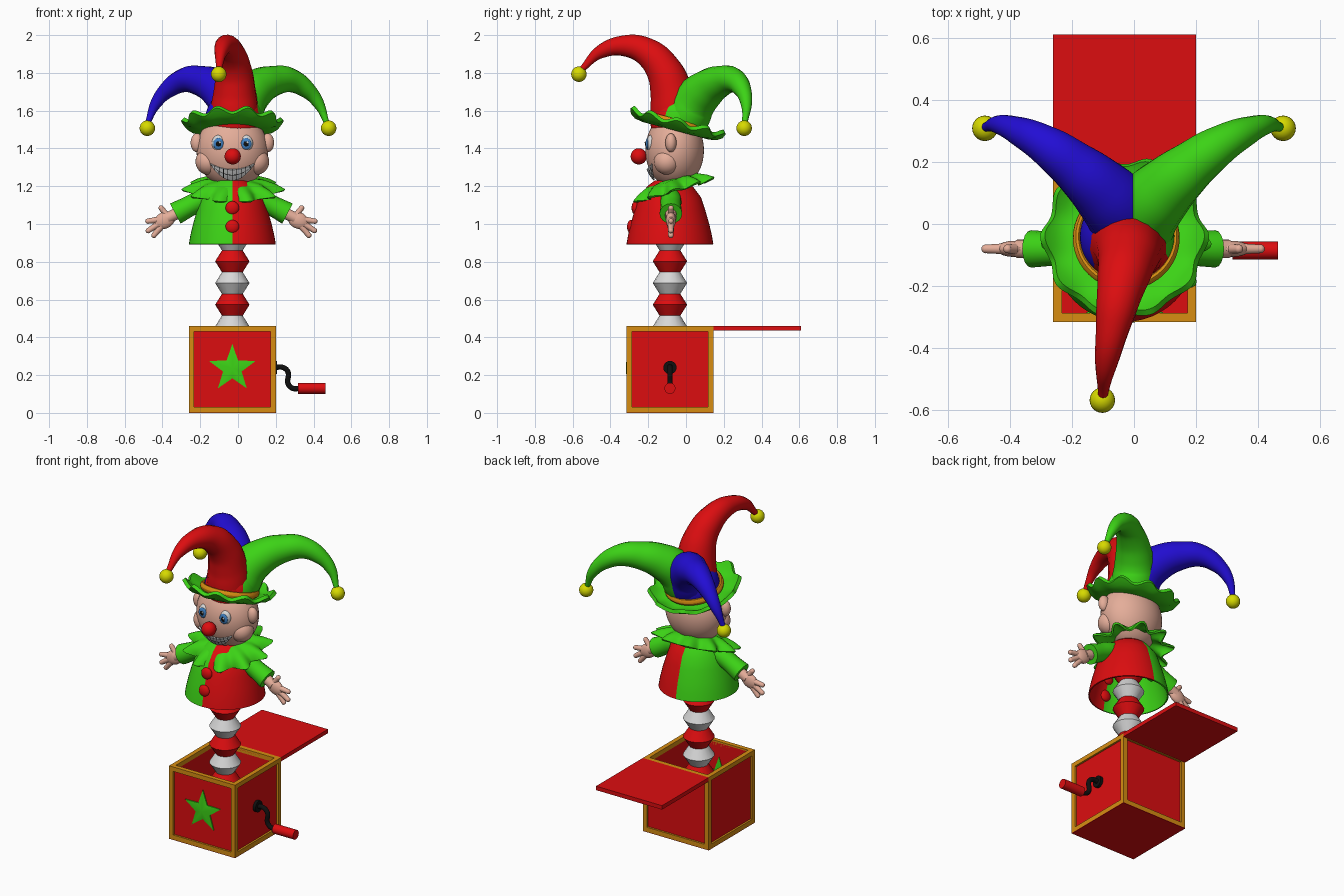
import bpy, bmesh, math
from mathutils import Matrix, Vector

if "Cube" in bpy.data.objects:
    bpy.data.objects.remove(bpy.data.objects["Cube"])

COLOURS = {"red": (0.72, 0.004, 0.005), "gold": (0.68, 0.27, 0.006), "green": (0.045, 0.65, 0.008),
           "blue": (0.016, 0.004, 0.66), "skin": (0.78, 0.42, 0.32), "yellow": (0.68, 0.7, 0.0),
           "white": (0.68, 0.68, 0.68), "black": (0.005, 0.005, 0.005), "eye_blue": (0.05, 0.22, 0.55)}
M = {}
for key, rgb in COLOURS.items():
    M[key] = bpy.data.materials.new(key)
    M[key].diffuse_color = (*rgb, 1)

CX, CY = -0.03, -0.085          # axis of the box and body


def finish(bm, name, mats, rule=None, thick=0):
    """Turn a bmesh into an object; rule(face centre) picks the material index."""
    bmesh.ops.recalc_face_normals(bm, faces=bm.faces)
    if rule:
        for f in bm.faces:
            f.material_index = rule(f.calc_center_median())
    me = bpy.data.meshes.new(name)
    bm.to_mesh(me)
    bm.free()
    for m in mats.split():
        me.materials.append(M[m])
    ob = bpy.data.objects.new(name, me)
    bpy.context.collection.objects.link(ob)
    if thick:
        mod = ob.modifiers.new("thickness", 'SOLIDIFY')
        mod.thickness, mod.offset = thick, -1
    return ob


def box(name, lo, hi, mat):
    bm = bmesh.new()
    lo, hi = Vector(lo), Vector(hi)
    bmesh.ops.create_cube(bm, size=1, matrix=Matrix.Translation((lo + hi) / 2) @ Matrix.Diagonal((*(hi - lo), 1)))
    return finish(bm, name, mat)


def ball(name, c, r, mat, rule=None, rot=Matrix(), seg=32):
    r = r if isinstance(r, tuple) else (r, r, r)
    bm = bmesh.new()
    bmesh.ops.create_uvsphere(bm, u_segments=seg, v_segments=seg // 2, radius=1,
                              matrix=Matrix.Translation(c) @ rot @ Matrix.Diagonal((*r, 1)))
    return finish(bm, name, mat, rule)


def rod(name, x0, x1, y, z, r, mat):
    bm = bmesh.new()
    bmesh.ops.create_cone(bm, cap_ends=True, segments=32, radius1=r, radius2=r, depth=x1 - x0,
                          matrix=Matrix.Translation(((x0 + x1) / 2, y, z)) @ Matrix.Rotation(math.pi / 2, 4, 'Y'))
    return finish(bm, name, mat)


def rings(name, rows, mats, rule=None, thick=0):
    """Skin closed rings of points."""
    bm = bmesh.new()
    vs = [[bm.verts.new(p) for p in row] for row in rows]
    n = len(vs[0])
    for a, b in zip(vs, vs[1:]):
        for i in range(n):
            bm.faces.new((a[i], a[(i + 1) % n], b[(i + 1) % n], b[i]))
    return finish(bm, name, mats, rule, thick)


def lathe(name, prof, seg, mats, rule=None, thick=0):
    rows = [[(CX + r * math.cos(2 * math.pi * i / seg), CY + r * math.sin(2 * math.pi * i / seg), z)
             for i in range(seg)] for r, z in prof]
    return rings(name, rows, mats, rule, thick)


def ruffle(name, centre, tilt, prof, n, sx, sy, mat, thick):
    """Wavy tilted ring; prof rows are radius, height, radius wave, height wave."""
    rot, seg, rows = Matrix.Rotation(tilt, 3, 'X'), n * 12, []
    for r, z, wr, wz in prof:
        row = []
        for i in range(seg):
            a = 2 * math.pi * i / seg
            w = math.cos(n * a)
            rr = r + wr * w
            row.append(rot @ Vector((rr * sx * math.cos(a), rr * sy * math.sin(a), z + wz * w)) + Vector(centre))
        rows.append(row)
    return rings(name, rows, mat, None, thick)


def tube(name, pts, mat):
    """Smooth tapered tube; pts are x, y, z, radius."""
    cu = bpy.data.curves.new(name, 'CURVE')
    cu.dimensions, cu.bevel_depth, cu.bevel_resolution = '3D', 1, 6
    cu.use_fill_caps, cu.resolution_u = True, 8
    sp = cu.splines.new('BEZIER')
    sp.bezier_points.add(len(pts) - 1)
    sp.radius_interpolation = 'CARDINAL'
    for bp, p in zip(sp.bezier_points, pts):
        bp.co, bp.radius = p[:3], p[3]
        bp.handle_left_type = bp.handle_right_type = 'AUTO'
    cu.materials.append(M[mat])
    ob = bpy.data.objects.new(name, cu)
    bpy.context.collection.objects.link(ob)
    return ob


# Box: gold edge bars, recessed red panels, floor and open lid
X0, X1, Y0, Y1, H, T = -0.26, 0.20, -0.315, 0.145, 0.46, 0.028
for i, x in enumerate((X0, X1 - T)):
    for j, y in enumerate((Y0, Y1 - T)):
        box(f"frame_post_{i}{j}", (x, y, 0.003), (x + T, y + T, H), "gold")
for i, z in enumerate((0.003, H - T)):
    for j, y in enumerate((Y0, Y1 - T)):
        box(f"frame_bar_x_{i}{j}", (X0 + T, y, z), (X1 - T, y + T, z + T), "gold")
    for j, x in enumerate((X0, X1 - T)):
        box(f"frame_bar_y_{i}{j}", (x, Y0 + T, z), (x + T, Y1 - T, z + T), "gold")
P = 0.012
for i, y in enumerate((Y0 + P, Y1 - T)):
    box(f"panel_y_{i}", (X0 + P, y, 0.01), (X1 - P, y + T - P, H - 0.01), "red")
for i, x in enumerate((X0 + P, X1 - T)):
    box(f"panel_x_{i}", (x, Y0 + P, 0.01), (x + T - P, Y1 - P, H - 0.01), "red")
box("box_floor", (X0, Y0, 0), (X1, Y1, 0.003), "red")
box("lid", (X0, Y1, 0.435), (X1, 0.61, H), "red")

# Faceted star through the front panel
bm = bmesh.new()
outline = [(0.13 if k % 2 == 0 else 0.052, math.pi / 2 + k * math.pi / 5) for k in range(10)]
front, back = [[bm.verts.new((CX + r * math.cos(a), y, 0.235 + r * math.sin(a))) for r, a in outline]
               for y in (-0.309, -0.284)]
tips = [bm.verts.new((CX, y, 0.235)) for y in (-0.319, -0.276)]
for k in range(10):
    m = (k + 1) % 10
    bm.faces.new((front[k], front[m], back[m], back[k]))
    bm.faces.new((front[k], front[m], tips[0]))
    bm.faces.new((back[k], back[m], tips[1]))
finish(bm, "star", "green")

# Crank
rod("crank_plate", 0.185, 0.206, CY, 0.24, 0.035, "black")
tube("crank_arm", [(x, CY, z, 0.014) for x, z in
                   ((0.19, 0.24), (0.24, 0.24), (0.265, 0.215), (0.265, 0.155), (0.29, 0.13), (0.33, 0.13))], "black")
rod("crank_handle", 0.317, 0.463, CY, 0.13, 0.029, "red")

# Accordion spring, alternating red and white
prof = [(0.055 if k % 2 == 0 else 0.091, 0.055 + 0.0575 * k) for k in range(19)]
lathe("spring", [(0.055, 0.003)] + prof, 16, "red white",
      lambda c: 0 if c.z < 0.055 else int((c.z - 0.055) / 0.115) % 2)

# Body, half green and half red, open underneath
lathe("body", [(0.23, 0.893), (0.222, 0.94), (0.208, 1.0), (0.188, 1.07), (0.165, 1.14), (0.12, 1.2), (0.08, 1.23)],
      48, "green red", lambda c: int(c.x > CX), 0.008)
for i, (y, z) in enumerate(((-0.292, 0.985), (-0.268, 1.085))):
    ball(f"button_{i}", (CX, y, z), (0.036, 0.02, 0.036), "red", seg=24)
ruffle("collar", (-0.025, -0.065, 1.185), 0.29,
       [(0.09, 0.055, 0, 0), (0.15, 0.045, 0.004, 0.003), (0.2, 0.018, 0.016, 0.006), (0.225, -0.008, 0.032, 0.008)],
       10, 1.07, 0.92, "green", 0.012)

# Arms and hands, mirrored
for side, s in (("left", -1), ("right", 1)):
    ax = -0.035
    tube(f"{side}_sleeve", [(ax + s * d, -0.08, z, r) for d, z, r in
                            ((0.08, 1.15, 0.05), (0.16, 1.125, 0.055), (0.23, 1.09, 0.055), (0.297, 1.055, 0.06))], "green")
    tube(f"{side}_wrist", [(ax + s * d, -0.08, z, 0.03) for d, z in ((0.26, 1.07), (0.34, 1.03))], "skin")
    ball(f"{side}_palm", (ax + s * 0.353, -0.08, 1.02), (0.058, 0.026, 0.044), "skin", None,
         Matrix.Rotation(s * 0.5, 4, 'Y'), 24)
    for k, (d0, z0, d1, z1) in enumerate(((0.33, 1.03, 0.372, 1.085), (0.37, 1.025, 0.442, 1.015),
                                          (0.37, 1.01, 0.44, 0.965), (0.36, 1.0, 0.41, 0.94))):
        tube(f"{side}_finger_{k}", [(ax + s * d0, -0.08, z0, 0.018), (ax + s * d1, -0.08, z1, 0.014)], "skin")
        ball(f"{side}_fingertip_{k}", (ax + s * d1, -0.08, z1), 0.0142, "skin", seg=16)

# Head
HC, HR = Vector((CX, -0.06, 1.39)), (0.19, 0.155, 0.2)
ball("head", HC, HR, "skin", seg=48)


def face_y(x, z):
    return HC.y - HR[1] * math.sqrt(max(0, 1 - ((x - HC.x) / HR[0]) ** 2 - ((z - HC.z) / HR[2]) ** 2))


ball("nose", (CX + 0.002, -0.25, 1.358), 0.043, "red")
for side, s in (("left", -1), ("right", 1)):
    ball(f"{side}_cheek", (CX + s * 0.125, -0.1, 1.33), 0.07, "skin")
    ball(f"{side}_ear", (CX + s * 0.187, -0.08, 1.43), (0.034, 0.03, 0.05), "skin", seg=24)
    ex = CX + s * 0.073
    ball(f"{side}_eye", (ex, -0.185, 1.427), (0.036, 0.025, 0.044), "white", seg=24)
    ball(f"{side}_iris", (ex, -0.204, 1.424), (0.028, 0.01, 0.031), "eye_blue", seg=24)
    ball(f"{side}_pupil", (ex, -0.211, 1.424), (0.014, 0.006, 0.015), "black", seg=16)
    ball(f"{side}_glint", (ex + 0.007, -0.216, 1.432), (0.006, 0.003, 0.006), "white", seg=12)

# Grin: crescent of teeth with thin dark gaps, laid on the face
bm = bmesh.new()
cols = [-1]
for k in range(1, 10):
    cols += [-1 + 0.2 * k - 0.012, -1 + 0.2 * k + 0.012]
cols.append(1)
grid = []
for t in cols:
    x, lo, hi = CX + 0.113 * t, 1.235 + 0.082 * t * t, 1.29 + 0.03 * t * t
    zs = [lo + (hi - lo) * v for v in (0, 0.25, 0.47, 0.53, 0.75, 1)]
    grid.append([bm.verts.new((x, face_y(x, z) - 0.007, z)) for z in zs])
for i, (a, b) in enumerate(zip(grid, grid[1:])):
    for j in range(5):
        bm.faces.new((a[j], b[j], b[j + 1], a[j + 1])).material_index = int(i % 2 == 1 or j == 2)
finish(bm, "teeth", "white black", None, 0.008)

# Hat: wavy brim, gold band, three-colour crown and three drooping horns with bells
TILT = -0.26
ruffle("hat_brim", (CX, -0.05, 1.515), TILT,
       [(0.12, 0.0, 0, 0), (0.18, 0.0, 0, 0), (0.22, 0.012, 0.004, 0.006), (0.247, 0.035, 0.01, 0.014)],
       10, 1, 1, "green", 0.022)
band = [[Matrix.Rotation(TILT, 3, 'X') @ Vector(((0.158 + 0.014 * math.cos(b)) * math.cos(a),
                                                (0.158 + 0.014 * math.cos(b)) * math.sin(a), 0.02 * math.sin(b)))
         + Vector((-0.025, -0.045, 1.535)) for a in [2 * math.pi * i / 48 for i in range(48)]]
        for b in [2 * math.pi * j / 10 for j in range(11)]]
rings("hat_band", band, "gold")


def sector(c):
    a = math.degrees(math.atan2(c.y + 0.02, c.x + 0.012)) % 360
    return 1 if a < 90 or a > 327 else 2 if a < 222 else 0


ball("hat_crown", (-0.022, -0.04, 1.55), (0.152, 0.148, 0.16), "red green blue", sector,
     Matrix.Rotation(TILT, 4, 'X'), 48)
tube("front_horn", [(-0.02, -0.06, 1.58, 0.13), (-0.018, -0.075, 1.69, 0.115), (-0.022, -0.115, 1.81, 0.096),
                    (-0.042, -0.2, 1.905, 0.078), (-0.066, -0.32, 1.943, 0.057), (-0.09, -0.455, 1.91, 0.035),
                    (-0.1, -0.55, 1.82, 0.016)], "red")
ball("front_bell", (-0.102, -0.567, 1.793), 0.041, "yellow", seg=24)
horn = [(0.01, 0.0, 1.57, 0.128), (0.04, 0.045, 1.65, 0.118), (0.1, 0.11, 1.715, 0.103), (0.18, 0.18, 1.754, 0.084),
        (0.275, 0.25, 1.762, 0.066), (0.37, 0.3, 1.71, 0.046), (0.435, 0.32, 1.63, 0.029), (0.472, 0.312, 1.54, 0.015)]
for side, s, mat in (("left", -1, "blue"), ("right", 1, "green")):
    tube(f"{side}_horn", [(s * x - 0.004, y, z, r) for x, y, z, r in horn], mat)
    ball(f"{side}_bell", (s * 0.48, 0.308, 1.507), 0.041, "yellow", seg=24)

# Convert tubes to meshes, smooth everything but sharp edges
bpy.ops.object.select_all(action='SELECT')
bpy.context.view_layer.objects.active = bpy.data.objects["head"]
bpy.ops.object.convert(target='MESH')
bpy.ops.object.select_all(action='SELECT')
bpy.ops.object.shade_smooth_by_angle(angle=math.radians(35))

for m in bpy.data.materials:
    if m.users and not m.is_grease_pencil:
        m.use_nodes = True
        m.node_tree.nodes["Principled BSDF"].inputs["Base Color"].default_value = m.diffuse_color
